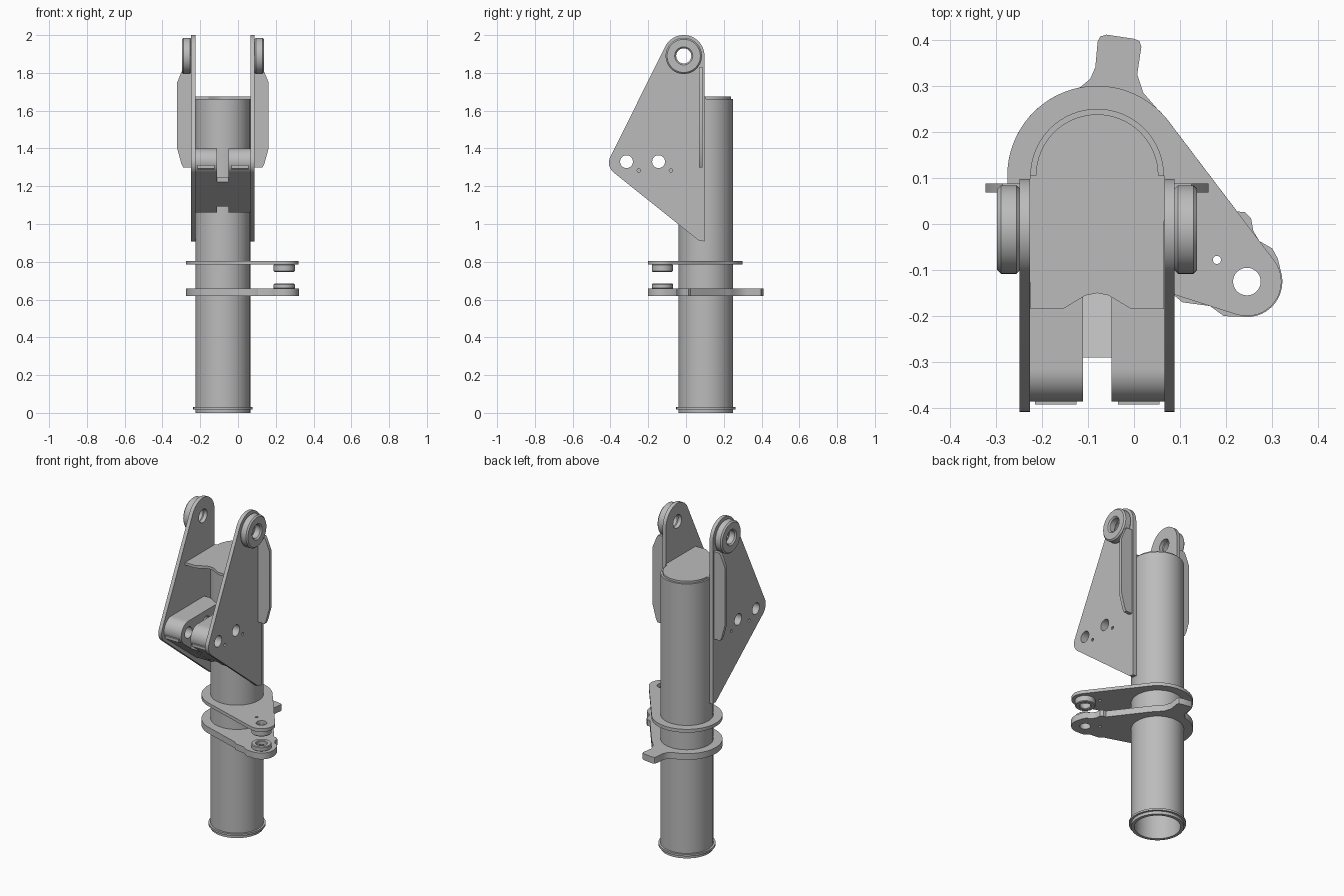
import bpy
import bmesh
from math import sin, cos, radians
from mathutils import Vector
from mathutils.geometry import convex_hull_2d

if "Cube" in bpy.data.objects:
    bpy.data.objects.remove(bpy.data.objects["Cube"])

steel = bpy.data.materials.new("grey steel")
steel.use_nodes = True
GREY = (0.5, 0.5, 0.5, 1)
steel.diffuse_color = GREY
steel.node_tree.nodes["Principled BSDF"].inputs["Base Color"].default_value = GREY

CX, CY = -0.08, 0.105          # tube axis
PX, PY = 0.245, -0.125         # clamp pin axis
AXES = {"x": lambda u, v, w: (w, u, v),
        "y": lambda u, v, w: (u, w, v),
        "z": lambda u, v, w: (u, v, w)}


def arc(u, v, r, a=0, b=360, n=24):
    """Points along an arc, in degrees, both ends included."""
    return [(u + r * cos(radians(a + (b - a) * i / n)),
             v + r * sin(radians(a + (b - a) * i / n))) for i in range(n + 1)]


def circle(u, v, r, n=32):
    return arc(u, v, r, n=n)[:-1]


def hull(points):
    return [points[i] for i in convex_hull_2d([Vector(p) for p in points])]


def prism(name, axis, lo, hi, outline, holes=(), bevel=0):
    """Extrude an outline with holes along an axis."""
    bm = bmesh.new()
    place = AXES[axis]
    edges = []
    for loop in [outline, *holes]:
        vs = [bm.verts.new(place(u, v, lo)) for u, v in loop]
        edges += [bm.edges.new((vs[i - 1], vs[i])) for i in range(len(vs))]
    bmesh.ops.triangle_fill(bm, use_beauty=True, use_dissolve=False, edges=edges)
    ext = bmesh.ops.extrude_face_region(bm, geom=bm.faces[:], use_keep_orig=True)
    moved = [g for g in ext["geom"] if isinstance(g, bmesh.types.BMVert)]
    bmesh.ops.translate(bm, verts=moved, vec=place(0, 0, hi - lo))
    bmesh.ops.recalc_face_normals(bm, faces=bm.faces)
    mesh = bpy.data.meshes.new(name)
    bm.to_mesh(mesh)
    bm.free()
    mesh.materials.append(steel)
    ob = bpy.data.objects.new(name, mesh)
    bpy.context.collection.objects.link(ob)
    bpy.ops.object.select_all(action="DESELECT")
    ob.select_set(True)
    bpy.context.view_layer.objects.active = ob
    bpy.ops.object.shade_smooth_by_angle(angle=radians(30))
    if bevel:
        mod = ob.modifiers.new("edge", "BEVEL")
        mod.width = bevel
        mod.limit_method = "ANGLE"
        mod.angle_limit = radians(50)
    return ob


# Main tube, foot ring and cap
prism("main_tube", "z", 0, 1.662, circle(CX, CY, 0.145, 64), [circle(CX, CY, 0.127, 64)])
prism("foot_ring", "z", 0.018, 0.03, circle(CX, CY, 0.157, 64), [circle(CX, CY, 0.13, 64)])
front_edge = [(-0.145, -0.185), (-0.075, -0.185), (-0.05, -0.17), (-0.025, -0.155)]
cap = arc(CX, CY, 0.133, 0, 180, 32)
cap += [(CX - 0.146, CY)] + [(CX + x, y) for x, y in front_edge] + [(CX, -0.15)]
cap += [(CX - x, y) for x, y in reversed(front_edge)] + [(CX + 0.146, CY)]
prism("tube_cap", "z", 1.658, 1.674, cap)

# Side plates with their bosses and stiffening wings
TY, TZ = -0.012, 1.89
HZ = 1.33
pin_holes = [circle(-0.315, HZ, 0.034), circle(-0.145, HZ, 0.034)]
plate = hull(arc(TY, TZ, 0.11, n=48) + arc(-0.34, 1.325, 0.068, n=36)
             + [(0.068, 0.912), (0.098, 0.908)])
plate_holes = pin_holes + [circle(TY, TZ, 0.04),
                           circle(-0.25, 1.283, 0.009, 12), circle(-0.08, 1.283, 0.009, 12)]
wing = [(0.16, 1.3), (0.21, 1.3), (0.22, 1.32), (0.242, 1.4),
        (0.242, 1.75), (0.215, 1.815), (0.205, 1.83), (0.16, 1.83)]
for side, s in (("left", 1), ("right", -1)):
    def span(a, b):
        return sorted((CX + s * a, CX + s * b))
    prism(side + "_side_plate", "x", *span(0.146, 0.168), plate, plate_holes)
    prism(side + "_boss", "x", *span(0.167, 0.217), circle(TY, TZ, 0.096, 48),
          [circle(TY, TZ, 0.04)], bevel=0.008)
    prism(side + "_wing", "y", 0.068, 0.088, [(CX + s * u, v) for u, v in wing])

    # Rounded lug between the plates, split by a central slot
    lug = arc(-0.315, HZ, 0.07, 90, 232.5)
    lug += [(-0.08, 1.06), (0.0, 1.06), (0.0, HZ + 0.07)]
    prism(side + "_lug", "x", *span(0.031, 0.1465), lug, pin_holes)
    prism(side + "_lug_pad", "x", *span(0.045, 0.135), [
        (-0.392, 1.295), (-0.37, 1.285), (-0.37, 1.312), (-0.392, 1.312)])

# Sloping web closing the slot below
prism("lug_web", "x", CX - 0.032, CX + 0.032,
      [(-0.29, 1.222), (-0.12, 1.092), (-0.105, 1.11), (-0.29, 1.25)])

# Clamp plates around the tube
tube_hole = circle(CX, CY, 0.143, 64)
pin_hole = circle(PX, PY, 0.03)
clamp_holes = [tube_hole, pin_hole, circle(0.18, -0.078, 0.009, 12)]
prism("upper_clamp_plate", "z", 0.785, 0.805,
      hull(arc(CX, CY, 0.195, n=72) + arc(PX, PY, 0.075, n=40)), clamp_holes)

lower = arc(CX, CY, 0.195, 37.2, 48, 4)
lower += [(0.02, 0.285), (0.007, 0.325), (0.016, 0.385), (0.012, 0.397),     # rear tab
          (0.0, 0.402), (-0.06, 0.411), (-0.073, 0.407), (-0.079, 0.395),
          (-0.084, 0.34), (-0.095, 0.315)]
lower += arc(CX, CY, 0.195, 101, 252.2, 40)
lower += [(0.085, -0.153), (0.105, -0.17), (0.165, -0.178), (0.195, -0.2)]   # stepped edge
lower += arc(PX, PY, 0.077, 262, 375, 20)
lower += [(0.312, -0.075), (0.3, -0.053), (0.272, -0.037), (0.259, -0.015),
          (0.254, 0.013), (0.24, 0.026), (0.224, 0.027)]
prism("lower_clamp_plate", "z", 0.62, 0.658, lower, clamp_holes)

# Pin bosses facing each other between the clamp plates
for name, lo, hi in (("upper_pin_boss", 0.747, 0.787), ("lower_pin_boss", 0.656, 0.684)):
    prism(name, "z", lo, hi, circle(PX, PY, 0.056), [pin_hole], bevel=0.004)
